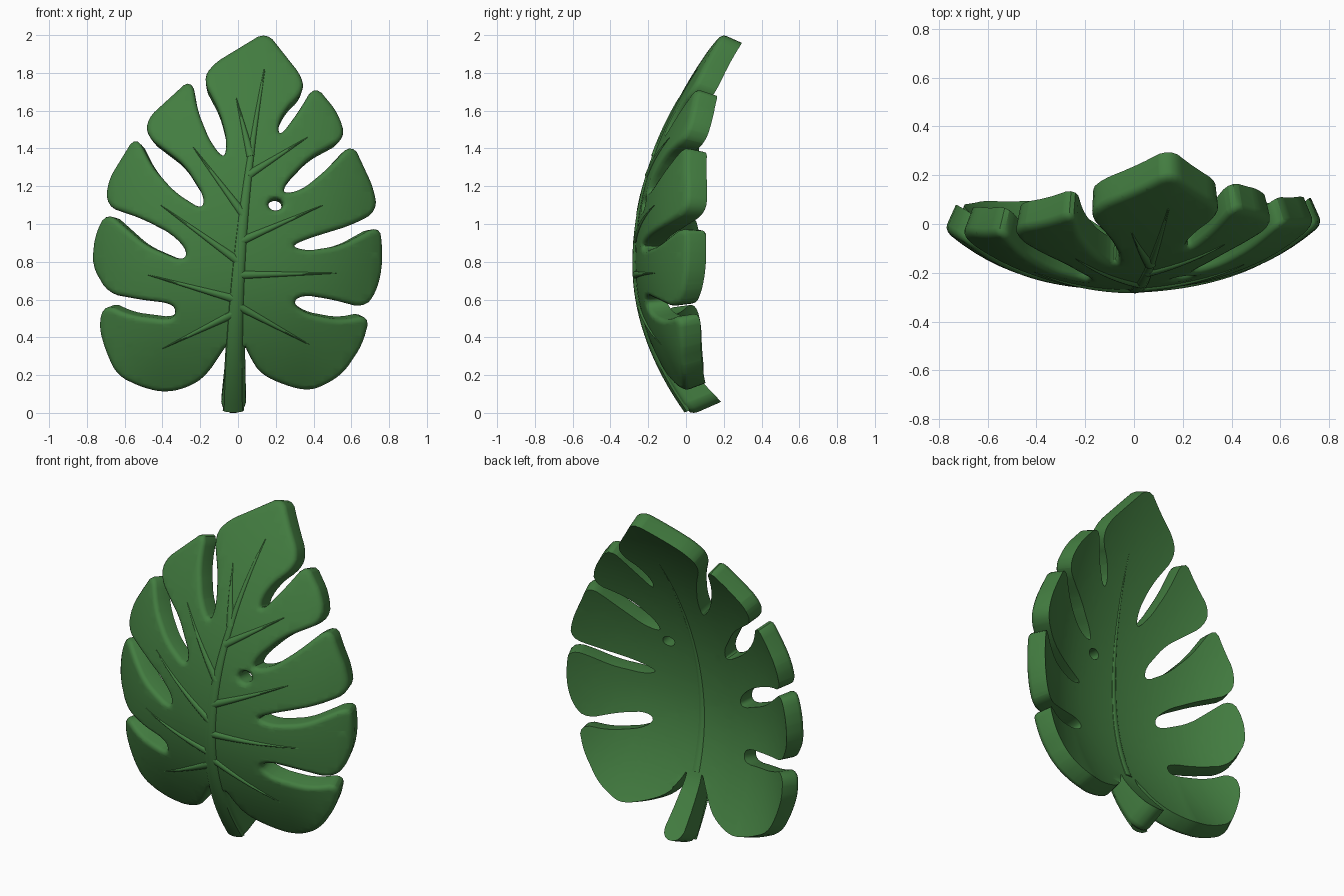
import bpy, bmesh, math
from mathutils import Vector

THICK, ROUND, GRID = 0.115, 0.026, 0.05

if "Cube" in bpy.data.objects:
    bpy.data.objects.remove(bpy.data.objects["Cube"], do_unlink=True)

green = bpy.data.materials.new("leaf green")
green.use_nodes = True
green.diffuse_color = (0.056, 0.205, 0.052, 1)
bsdf = next(n for n in green.node_tree.nodes if n.type == "BSDF_PRINCIPLED")
bsdf.inputs["Base Color"].default_value = green.diffuse_color
bsdf.inputs["Roughness"].default_value = 0.6


def cup(x, z, depth):
    """Place a flat leaf point on the cupped surface, depth measured towards the back."""
    bend = 0.31 if z > 0.8 else 0.45
    y = -0.27 + bend * (z - 0.8) ** 2 + 0.28 * x ** 2 + 0.25 * x ** 4 + 0.02 * x
    y -= 0.5 * max(0, x * x - 0.15) * max(0, 0.8 - z) ** 2     # flatter lowest lobes
    slope_x, slope_z = 0.56 * x + x ** 3, 2 * bend * (z - 0.8)
    inward = Vector((-0.5 * slope_x, 1, -0.6 * slope_z)).normalized()
    if abs(x) < 0.1 and depth > 0:
        depth *= 1 + 0.5 * max(0, 1 - z / 0.3)      # thicker stalk end
    return Vector((x, y, z)) + inward * depth


def soften(points, reach):
    """Cut every corner of a closed outline, by at most the given reach."""
    result = []
    for i, p in enumerate(points):
        for q in (points[i - 1], points[(i + 1) % len(points)]):
            d = q - p
            result.append(p + d.normalized() * min(reach, d.length * 0.27))
    return result


def finish(name, bm):
    for v in bm.verts:
        v.co = cup(*v.co)
    bmesh.ops.recalc_face_normals(bm, faces=bm.faces)
    mesh = bpy.data.meshes.new(name)
    bm.to_mesh(mesh)
    bm.free()
    mesh.materials.append(green)
    obj = bpy.data.objects.new(name, mesh)
    bpy.context.collection.objects.link(obj)
    bpy.ops.object.select_all(action="DESELECT")
    obj.select_set(True)
    bpy.context.view_layer.objects.active = obj
    bpy.ops.object.shade_smooth_by_angle(angle=math.radians(35))


# Lobes and slits of each side, from the stalk up to the tip
left_edge = [
    (-.05, .38), (-.17, .2), (-.25, .14), (-.38, .105), (-.5, .13), (-.64, .195), (-.7, .32),
    (-.74, .46), (-.71, .57), (-.58, .51), (-.35, .48), (-.32, .54), (-.36, .585), (-.5, .6),
    (-.69, .635), (-.775, .78), (-.76, .94), (-.7, 1.06), (-.49, .88), (-.29, .795), (-.26, .86),
    (-.35, .955), (-.52, 1.04),
    (-.7, 1.1), (-.69, 1.23), (-.545, 1.465), (-.46, 1.3), (-.34, 1.165), (-.19, 1.07),
    (-.17, 1.145), (-.28, 1.32),
    (-.48, 1.47), (-.48, 1.56), (-.25, 1.77), (-.22, 1.6), (-.15, 1.43), (-.07, 1.335),
    (-.05, 1.44), (-.09, 1.6),
    (-.18, 1.77), (-.13, 1.85)]
right_edge = [
    (.03, .38), (.08, .27), (.13, .2), (.25, .145), (.37, .115), (.46, .145), (.56, .21),
    (.66, .36), (.7, .51), (.55, .48), (.36, .515), (.28, .58), (.34, .63), (.5, .605),
    (.67, .56), (.73, .63), (.765, .76), (.765, .9), (.75, .985), (.55, .88), (.36, .85),
    (.27, .885), (.37, .93), (.6, 1.0),
    (.74, 1.07), (.72, 1.19), (.61, 1.425), (.47, 1.28), (.34, 1.175), (.23, 1.155), (.25, 1.225),
    (.38, 1.36),
    (.57, 1.46), (.53, 1.59), (.41, 1.735), (.33, 1.6), (.23, 1.465), (.2, 1.51), (.25, 1.62),
    (.34, 1.7), (.34, 1.78)]
stalk_end = [(-.088, -.005), (.038, -.005)]
outline = stalk_end + right_edge + [(.15, 2.02)] + left_edge[::-1]
outline = [Vector(p) for p in outline]
for reach in (0.034, 0.015):
    outline = soften(outline, reach)
hole = [Vector((.2 + .045 * math.cos(a), 1.105 + .038 * math.sin(a)))
        for a in (i * math.tau / 14 for i in range(14))]

# Flat slab made from the outline, with rounded rims
curve = bpy.data.curves.new("leaf_outline", "CURVE")
curve.dimensions, curve.fill_mode = "2D", "BOTH"
curve.bevel_depth, curve.bevel_resolution = ROUND, 2
curve.extrude, curve.offset = THICK / 2, -ROUND * 0.75
for loop in (outline, hole):
    spline = curve.splines.new("POLY")
    spline.points.add(len(loop) - 1)
    for point, p in zip(spline.points, loop):
        point.co = (p.x, p.y, 0, 1)
    spline.use_cyclic_u = True
helper = bpy.data.objects.new("leaf_outline", curve)
bpy.context.collection.objects.link(helper)
flat = bpy.data.meshes.new_from_object(
    helper.evaluated_get(bpy.context.evaluated_depsgraph_get()))
bpy.data.objects.remove(helper, do_unlink=True)

# Leaf blade: back rim cut off sharp, slab sliced into a grid, then cupped
bm = bmesh.new()
bm.from_mesh(flat)
bmesh.ops.remove_doubles(bm, verts=bm.verts, dist=0.0005)
for v in bm.verts:
    v.co.z += THICK / 2 + ROUND


def slice_blade(point, normal, trim=False):
    bmesh.ops.bisect_plane(bm, geom=bm.verts[:] + bm.edges[:] + bm.faces[:], dist=0.0005,
                           plane_co=point, plane_no=normal, clear_outer=trim)


slice_blade(Vector((0, 0, THICK)), Vector((0, 0, 1)), True)
bmesh.ops.triangle_fill(bm, edges=[e for e in bm.edges if e.is_boundary],
                        use_beauty=True, normal=(0, 0, 1))
for axis, start, stop in ((Vector((1, 0, 0)), -0.8, 0.8), (Vector((0, 1, 0)), 0, 2)):
    for i in range(1, round((stop - start) / GRID)):
        slice_blade(axis * (start + i * GRID), axis)
bmesh.ops.triangulate(bm, faces=[f for f in bm.faces if len(f.verts) > 4])
finish("leaf_blade", bm)


def ridge(name, path, width, height, base=0.0):
    """Tapering half-round vein along a flat path; height is signed, negative to the front."""
    bm = bmesh.new()
    rings = []
    for i, p in enumerate(path):
        ahead = path[min(i + 1, len(path) - 1)] - path[max(i - 1, 0)]
        side = Vector((ahead.y, -ahead.x)).normalized()
        taper = 1 - 0.9 * i / (len(path) - 1)
        ring = []
        for a in range(7):
            angle = math.pi * a / 6
            q = p + side * width * taper * math.cos(angle)
            rise = height * (taper ** 0.5 * 1.3 * math.sin(angle) - 0.3)
            ring.append(bm.verts.new((q.x, q.y, base + rise)))
        rings.append(ring)
    for r, s in zip(rings, rings[1:]):
        for k in range(6):
            bm.faces.new((r[k], r[k + 1], s[k + 1], s[k]))
    bm.faces.new(rings[0])
    bm.faces.new(rings[-1])
    finish(name, bm)


# Midrib on the front, with a fine rib on the back
def midrib(z):
    return Vector((-0.025 + 0.05 * z * z, z))


ridge("midrib", [midrib(.01 + 1.81 * i / 40) for i in range(41)], 0.056, -0.02)
ridge("back_rib", [midrib(.35 + 1.35 * i / 30) for i in range(31)], 0.025, 0.008, THICK)

# Side veins: height on the midrib, then the tip
veins = {
    "left": [(.53, -.40, .34), (.6, -.475, .73), (.8, -.41, 1.1), (1.05, -.24, 1.41),
             (1.36, -.01, 1.67)],
    "right": [(.57, .38, .36), (.73, .52, .74), (.91, .45, 1.1), (1.26, .37, 1.46)]}
for side, rows in veins.items():
    for n, (z, tip_x, tip_z) in enumerate(rows, 1):
        a, b = midrib(z), Vector((tip_x, tip_z))
        ridge(f"{side}_vein_{n}", [a.lerp(b, i / 16) for i in range(17)], 0.023, -0.014)
